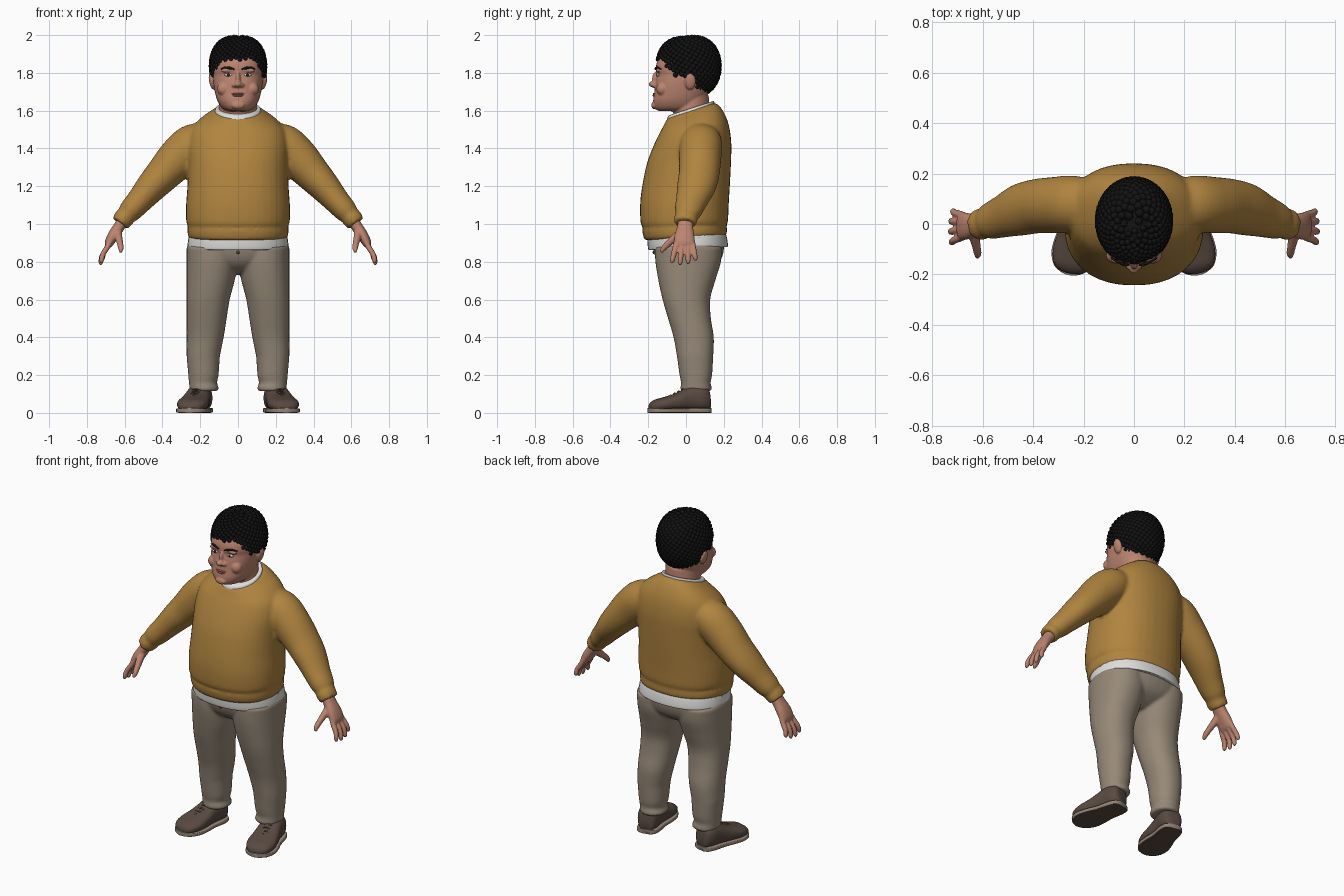
import bpy, bmesh, math
from mathutils import Vector, Matrix

old = bpy.data.objects.get("Cube")
if old:
    bpy.data.objects.remove(old, do_unlink=True)


def material(name, *rgb):
    m = bpy.data.materials.new(name)
    m.use_nodes = True
    m.diffuse_color = (*rgb, 1)
    bsdf = m.node_tree.nodes["Principled BSDF"]
    bsdf.inputs["Base Color"].default_value = (*rgb, 1)
    bsdf.inputs["Roughness"].default_value = 0.8
    return m


SKIN = material("skin", .50, .23, .16)
HAIR = material("black hair", .006, .006, .006)
SWEATER = material("mustard knit", .43, .23, .05)
SHIRT = material("white cotton", .74, .74, .72)
TROUSER = material("beige cloth", .31, .25, .19)
SHOE = material("brown leather", .10, .068, .052)
SOLE = material("tan rubber", .30, .23, .18)
EYE = material("eye white", .75, .72, .68)
IRIS = material("dark iris", .03, .015, .01)
LIP = material("lip", .36, .13, .10)


def spline(rows, n=5):
    """Catmull-Rom resampling of rows of numbers."""
    out = []
    for i in range(len(rows) - 1):
        a, b = rows[max(i - 1, 0)], rows[i]
        c, d = rows[i + 1], rows[min(i + 2, len(rows) - 1)]
        for k in range(n):
            t = k / n
            out.append([.5 * (2*q + (r - p)*t + (2*p - 5*q + 4*r - s)*t*t
                              + (3*q - p - 3*r + s)*t**3)
                        for p, q, r, s in zip(a, b, c, d)])
    return out + [list(rows[-1])]


def loft(bm, rings, p=2.0, segs=40):
    """Skin superellipse rings given as (centre, u, v); both ends are capped."""
    loops = []
    for c, u, v in rings:
        loop = []
        for i in range(segs):
            a = math.tau * i / segs
            ca, sa = math.cos(a), math.sin(a)
            loop.append(bm.verts.new(c + u * math.copysign(abs(ca)**(2/p), ca)
                                     + v * math.copysign(abs(sa)**(2/p), sa)))
        loops.append(loop)
    for a, b in zip(loops, loops[1:]):
        for i in range(segs):
            j = (i + 1) % segs
            bm.faces.new((a[i], a[j], b[j], b[i]))
    bm.faces.new(loops[0])
    bm.faces.new(loops[-1])


def stack(bm, rows, p=2.0, cx=0):
    """Upright body; rows are height, half width, front y, back y, tilt."""
    rings = []
    for z, w, f, b, tilt in spline([(*r, 0)[:5] for r in rows]):
        h = (b - f) / 2
        rings.append((Vector((cx, (f + b) / 2, z)), Vector((w, 0, 0)), Vector((0, h, h * tilt))))
    loft(bm, rings, p)


def limb(bm, rows, side=1, p=2.0, segs=24):
    """Tube; rows are x, y, z, thickness, width along y."""
    pts = spline(rows)
    pos = [Vector((r[0] * side, r[1], r[2])) for r in pts]
    rings = []
    for i, r in enumerate(pts):
        t = (pos[min(i + 1, len(pos) - 1)] - pos[max(i - 1, 0)]).normalized()
        u = t.cross(Vector((0, 1, 0))).normalized()
        rings.append((pos[i], u * r[3], u.cross(t) * r[4]))
    loft(bm, rings, p, segs)


def ball(bm, centre, radii, rot=0.0, detail=3):
    m = Matrix.Translation(centre) @ Matrix.Rotation(rot, 4, 'Y') @ Matrix.Diagonal((*radii, 1))
    bmesh.ops.create_icosphere(bm, subdivisions=detail, radius=1, matrix=m)


def finish(name, bm, mat, voxel=0, smooth=4):
    """Make the object; a voxel size fuses overlapping pieces into one skin."""
    bmesh.ops.recalc_face_normals(bm, faces=bm.faces)
    me = bpy.data.meshes.new(name)
    bm.to_mesh(me)
    bm.free()
    me.materials.append(mat)
    ob = bpy.data.objects.new(name, me)
    bpy.context.collection.objects.link(ob)
    bpy.ops.object.select_all(action='DESELECT')
    ob.select_set(True)
    bpy.context.view_layer.objects.active = ob
    bpy.ops.object.shade_smooth_by_angle(angle=math.radians(50))
    if voxel:
        r = ob.modifiers.new("fuse", 'REMESH')
        r.mode, r.voxel_size, r.use_smooth_shade = 'VOXEL', voxel, True
        s = ob.modifiers.new("relax", 'SMOOTH')
        s.factor, s.iterations = .5, smooth
    return ob


# Sweater: torso with ribbed hem, and sleeves with cuffs
bm = bmesh.new()
stack(bm, [(.925, .252, -.205, .205, .06), (.935, .264, -.222, .216, .06),
           (.975, .268, -.232, .216, .04), (.99, .262, -.228, .212, .03),
           (1.01, .274, -.24, .222, .02), (1.1, .275, -.243, .226),
           (1.2, .268, -.232, .232), (1.32, .266, -.207, .238), (1.42, .268, -.172, .24, .03),
           (1.5, .25, -.14, .228, .1), (1.55, .205, -.12, .205, .2),
           (1.585, .15, -.108, .175, .3), (1.6, .122, -.098, .15, .33)], p=2.25)
for s in (1, -1):
    limb(bm, [(.15, .08, 1.47, .07, .09), (.235, .08, 1.425, .108, .112),
              (.315, .075, 1.35, .11, .112), (.39, .07, 1.27, .096, .108),
              (.455, .055, 1.2, .084, .103), (.52, .03, 1.125, .07, .085),
              (.57, .012, 1.07, .062, .073), (.593, .004, 1.042, .052, .06),
              (.604, 0, 1.03, .055, .063), (.625, -.004, 1.003, .049, .058)], s)
finish("sweater", bm, SWEATER, .01, 5)

# Undershirt showing at the neck and below the hem
bm = bmesh.new()
stack(bm, [(1.56, .12, -.1, .145, .3), (1.595, .122, -.1, .15, .33),
           (1.612, .116, -.092, .146, .33), (1.612, .1, -.07, .13, .3)])
finish("shirt_collar", bm, SHIRT)
bm = bmesh.new()
stack(bm, [(.872, .255, -.19, .21, .04), (.876, .267, -.2, .222, .04),
           (.93, .262, -.205, .214, .04), (.97, .25, -.2, .2)], p=2.25)
finish("shirt_hem", bm, SHIRT)

# Trousers: hips fused with both legs
bm = bmesh.new()
stack(bm, [(.735, .05, -.06, .08), (.76, .13, -.11, .13), (.8, .22, -.15, .178),
           (.86, .26, -.172, .2), (.94, .262, -.18, .2)], p=2.3)
for s in (1, -1):
    bmv = [(.115, .072, -.025, .13), (.13, .078, -.03, .137), (.16, .074, -.026, .13),
           (.2, .08, -.034, .138), (.3, .088, -.048, .144), (.4, .098, -.066, .147),
           (.5, .106, -.095, .132), (.6, .114, -.124, .128), (.7, .127, -.146, .155),
           (.8, .135, -.162, .185), (.88, .13, -.165, .19)]
    rings = [(Vector((s * (.272 - .09 * max(0, .3 - z) - w), (f + b) / 2, z)),
              Vector((w, 0, 0)), Vector((0, (b - f) / 2, 0))) for z, w, f, b in spline(bmv)]
    loft(bm, rings, 2.2)
finish("trousers", bm, TROUSER, .009, 4)

# Fly seam and waist button
bm = bmesh.new()
ball(bm, (0, -.172, .85), (.009, .005, .009), detail=2)
finish("trouser_button", bm, SHOE)

for s, side in ((1, "left"), (-1, "right")):
    # Shoe: sections along the foot, turned outwards
    turn = Matrix.Rotation(math.radians(12) * s, 4, 'Z')
    base = Vector((.188 * s, .13, 0))
    foot = lambda x, d, z: base + turn @ Vector((x, -d, z))

    def shoe_part(name, rows, p, mat):
        bm = bmesh.new()
        loft(bm, [(foot(0, d, (lo + hi) / 2), turn @ Vector((w, 0, 0)),
                   Vector((0, 0, (hi - lo) / 2))) for d, w, lo, hi in spline(rows)], p)
        return finish(name, bm, mat)

    shoe_part(side + "_shoe", [(.004, .03, .02, .08), (.015, .05, .012, .13), (.05, .064, .01, .148),
                               (.1, .066, .01, .146), (.14, .07, .01, .128), (.19, .078, .01, .103),
                               (.25, .083, .01, .084), (.3, .07, .01, .07), (.325, .045, .012, .052),
                               (.333, .015, .015, .035)], 2.5, SHOE)
    sole = shoe_part(side + "_sole", [(0, .03, 0, .027), (.015, .056, 0, .027), (.06, .068, 0, .027),
                                      (.13, .071, 0, .025), (.2, .084, 0, .025), (.26, .087, 0, .025),
                                      (.31, .068, 0, .025), (.332, .038, 0, .025), (.34, .01, 0, .025)],
                     7, SOLE)
    sole.data.materials.append(SHOE)
    for f in sole.data.polygons:
        f.material_index = int(f.normal.z < -.8)
    bm = bmesh.new()
    for k in range(4):
        d = .15 + .022 * k
        z = .126 - .011 * k
        rows = [(x, z - 12 * x * x) for x in (-.036, -.018, 0, .018, .036)]
        loft(bm, [(foot(x, d, h), Vector((0, 0, .004)), turn @ Vector((0, .005, 0)))
                  for x, h in rows], segs=8)
    finish(side + "_laces", bm, SHOE)

    # Hand: palm, four fingers and thumb fused
    bm = bmesh.new()
    limb(bm, [(.6, 0, 1.03, .034, .042), (.63, -.004, .985, .03, .042),
              (.66, -.008, .94, .029, .052), (.682, -.009, .9, .024, .054),
              (.69, -.009, .88, .015, .046)], s, 2.3)
    for y, length in ((-.05, .9), (-.021, 1), (.008, .95), (.034, .76)):
        limb(bm, [(.673, y, .915, .012, .013), (.69, y * 1.1, .88, .015, .0155),
                  (.69 + .028 * length, y * 1.3, .88 - .045 * length, .014, .0145),
                  (.69 + .036 * length, y * 1.45, .88 - .08 * length, .013, .013),
                  (.69 + .037 * length, y * 1.5, .88 - .098 * length, .006, .006)], s, segs=14)
    limb(bm, [(.635, -.02, .965, .02, .02), (.632, -.055, .93, .02, .022),
              (.625, -.09, .9, .017, .018), (.62, -.118, .872, .015, .015),
              (.622, -.132, .85, .007, .008)], s, segs=14)
    finish(side + "_hand", bm, SKIN, .005, 3)

# Head with nose, ears and neck
HEAD = [(1.597, .05, -.14, .08), (1.612, .083, -.165, .09), (1.65, .108, -.174, .1),
        (1.7, .123, -.167, .12), (1.75, .131, -.162, .135), (1.79, .133, -.155, .145),
        (1.82, .134, -.16, .15), (1.86, .13, -.152, .15), (1.92, .108, -.118, .125),
        (1.96, .06, -.06, .08)]
POWER = 2.3


def face_y(x, z):
    """Front surface of the head at x, z."""
    z0, w, f, b = min(spline(HEAD, 12), key=lambda r: abs(r[0] - z))
    return (f + b) / 2 - (b - f) / 2 * (1 - abs(x / w)**POWER)**(1 / POWER)


bm = bmesh.new()
stack(bm, HEAD, POWER)
stack(bm, [(1.53, .105, -.06, .13), (1.6, .1, -.068, .125), (1.68, .1, -.06, .12)])
ball(bm, (0, -.17, 1.74), (.021, .027, .018))
ball(bm, (0, -.16, 1.77), (.013, .02, .035))
ball(bm, (0, -.168, 1.628), (.035, .016, .02))
for s in (1, -1):
    ball(bm, (.02 * s, -.165, 1.735), (.013, .016, .012))
    ball(bm, (.138 * s, .022, 1.755), (.015, .03, .045), .2 * s)
    ball(bm, (.075 * s, -.125, 1.715), (.036, .032, .036))
    ball(bm, (.05 * s, face_y(.05, 1.815) + .006, 1.815), (.042, .012, .012), .1 * s)
finish("head", bm, SKIN, .005, 3)

# Face details
for s, side in ((1, "left"), (-1, "right")):
    y = face_y(.05, 1.79)
    for name, mat, radii, dy in (("eye", EYE, (.021, .008, .009), 0),
                                 ("iris", IRIS, (.008, .004, .0085), -.006)):
        bm = bmesh.new()
        ball(bm, (.05 * s, y + dy, 1.79), radii, .05 * s)
        finish(f"{side}_{name}", bm, mat)
    bm = bmesh.new()
    rows = [(x, face_y(x, 1.825) - .004, 1.822 + h, t, .005) for x, h, t in
            ((.02, -.003, .003), (.04, .003, .007), (.065, .006, .006), (.09, -.002, .002))]
    limb(bm, rows, s, segs=10)
    finish(side + "_eyebrow", bm, HAIR)
bm = bmesh.new()
for z, w, h in ((1.689, .034, .005), (1.68, .027, .006)):
    ball(bm, (0, face_y(0, z) + .002, z), (w, .009, h))
finish("lips", bm, LIP)


# Curly hair: a cap plus rounded curls above the hairline
def hair_point(d, k=1.0):
    h = max(1 - d.z * d.z, 0)**.5
    g = (h**.7 / h if h > .01 else 1) * k
    return Vector((.141 * d.x * g, .01 + .162 * d.y * g, 1.835 + .151 * d.z * k))


def above_hairline(p, drop=0):
    line = 1.868
    if p.y > -.13:
        line = max(1.785, 1.868 - 1.15 * (p.y + .13))
    if p.y > .03:
        line = max(1.685, 1.785 - 3 * (p.y - .03))
    return p.z > line - drop


bm = bmesh.new()
bmesh.ops.create_uvsphere(bm, u_segments=64, v_segments=48, radius=1)
for v in bm.verts:
    v.co = hair_point(v.co.copy(), .99)
low = [f for f in bm.faces if not above_hairline(f.calc_center_median(), .006)]
bmesh.ops.delete(bm, geom=low, context='FACES')
finish("hair_cap", bm, HAIR)

bm = bmesh.new()
COUNT = 620
for i in range(COUNT):
    z = 1 - 2 * (i + .5) / COUNT
    a = i * math.pi * (3 - math.sqrt(5))
    h = math.sqrt(1 - z * z)
    p = hair_point(Vector((h * math.cos(a), h * math.sin(a), z)))
    if above_hairline(p):
        r = .0155 + .003 * math.sin(i * 2.4)
        ball(bm, p, (r, r, r), detail=2)
finish("hair_curls", bm, HAIR)
